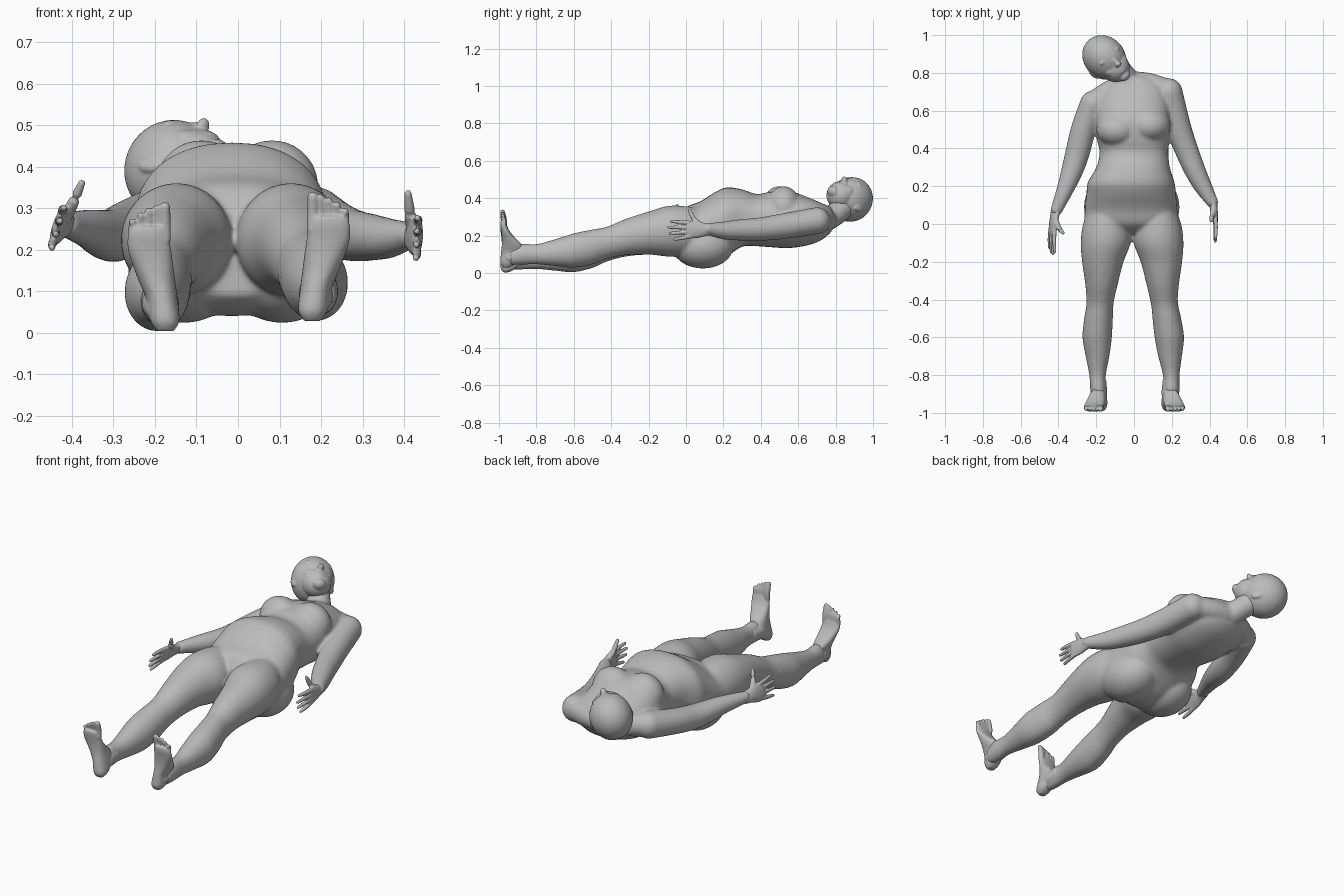
import bpy, bmesh, math
from mathutils import Vector, Matrix

if "Cube" in bpy.data.objects:
    bpy.data.objects.remove(bpy.data.objects["Cube"])

skin = bpy.data.materials.new("grey_skin")
skin.diffuse_color = (0.5, 0.5, 0.5, 1)
skin.use_nodes = True
skin.node_tree.nodes["Principled BSDF"].inputs["Base Color"].default_value = skin.diffuse_color
X, Y, Z = Vector((1, 0, 0)), Vector((0, 1, 0)), Vector((0, 0, 1))


def smooth_rows(rows, steps=5):
    """Catmull-Rom interpolation through rows of numbers."""
    out, n = [], len(rows)
    for i in range(n - 1):
        a, b, c, d = (rows[max(0, min(n - 1, i + k))] for k in (-1, 0, 1, 2))
        for s in range(steps):
            t = s / steps
            out.append([0.5 * (2 * q + (r - p) * t + (2 * p - 5 * q + 4 * r - w) * t * t
                               + (3 * q - p - 3 * r + w) * t ** 3)
                        for p, q, r, w in zip(a, b, c, d)])
    return out + [list(rows[-1])]


def loft(bm, rings, power=2.0, n=32):
    """Closed skin over rings given as (centre, half axis, half axis)."""
    loops = []
    for c, u, v in rings:
        loop = []
        for i in range(n):
            a = 2 * math.pi * i / n
            ca, sa = math.cos(a), math.sin(a)
            loop.append(bm.verts.new(c + u * math.copysign(abs(ca) ** (2 / power), ca)
                                     + v * math.copysign(abs(sa) ** (2 / power), sa)))
        loops.append(loop)
    for p, q in zip(loops, loops[1:]):
        for i in range(n):
            j = (i + 1) % n
            bm.faces.new((p[i], p[j], q[j], q[i]))
    bm.faces.new(loops[0][::-1])
    bm.faces.new(loops[-1])


def ball(bm, centre, radii, axes=(X, Y, Z)):
    m = Matrix([axes[k] * radii[k] for k in range(3)]).transposed().to_4x4()
    m.translation = Vector(centre)
    bmesh.ops.create_uvsphere(bm, u_segments=32, v_segments=20, radius=1, matrix=m)


def tube(bm, rows):
    """Round limb through (x, y, z, radius) rows with ball ends."""
    pts = smooth_rows(rows)
    rings = []
    for i, p in enumerate(pts):
        t = Vector(pts[min(i + 1, len(pts) - 1)][:3]) - Vector(pts[max(i - 1, 0)][:3])
        t.normalize()
        u = t.cross(Z if abs(t.z) < 0.8 else X).normalized()
        rings.append((Vector(p[:3]), u * p[3], t.cross(u) * p[3]))
    loft(bm, rings, n=20)
    for p in (rows[0], rows[-1]):
        ball(bm, p[:3], (p[3],) * 3)


def finish(bm, name, voxel, smoothing):
    """Fuse overlapping shapes into one smooth skin."""
    bmesh.ops.recalc_face_normals(bm, faces=bm.faces)
    me = bpy.data.meshes.new(name)
    bm.to_mesh(me)
    bm.free()
    ob = bpy.data.objects.new(name, me)
    bpy.context.collection.objects.link(ob)
    bpy.context.view_layer.objects.active = ob
    ob.select_set(True)
    r = ob.modifiers.new("fuse", 'REMESH')
    r.mode, r.voxel_size, r.use_smooth_shade = 'VOXEL', voxel, True
    s = ob.modifiers.new("soften", 'SMOOTH')
    s.factor, s.iterations = 0.5, smoothing
    for mod in ("fuse", "soften"):
        bpy.ops.object.modifier_apply(modifier=mod)
    ob.data.materials.clear()
    ob.data.materials.append(skin)
    bpy.ops.object.shade_smooth()
    ob.select_set(False)


# Torso: y, centre x, half width, bottom z, top z; shoulders lean sideways
body = bmesh.new()
torso = [(-.05, -.01, .13, .09, .29), (0, -.012, .24, .055, .352), (.08, -.015, .245, .04, .385),
         (.16, -.015, .237, .055, .435), (.22, -.015, .23, .088, .458), (.30, -.005, .195, .14, .447),
         (.38, 0, .182, .143, .422), (.45, -.005, .192, .138, .435), (.55, -.005, .2, .133, .44),
         (.65, -.01, .19, .148, .405), (.72, -.015, .16, .175, .375), (.77, -.025, .095, .215, .355)]
rings = []
for y, cx, w, zb, zt in smooth_rows(torso):
    lean = 0.17 * max(0, min(1, (y - .42) / .25))
    rings.append((Vector((cx, y, (zb + zt) / 2)), Vector((w, w * lean, 0)), Z * (zt - zb) / 2))
loft(body, rings, 2.25)
for s in (-1, 1):
    ball(body, (s * .085 - .003, .51 + s * .012, .352), (.112, .092, .112))    # breasts
    ball(body, (s * .118 - .012, .09, .145), (.135, .165, .121))               # buttocks

# Neck and shoulder slopes
tube(body, [(-.01, .70, .27, .075), (-.05, .785, .305, .062), (-.11, .85, .36, .062)])
tube(body, [(-.02, .755, .28, .055), (.08, .74, .28, .06), (.185, .70, .28, .065)])
tube(body, [(-.06, .73, .28, .055), (-.13, .70, .275, .06), (-.215, .635, .27, .064)])

# Arms
tube(body, [(.185, .70, .28, .072), (.232, .52, .25, .069), (.275, .40, .235, .063),
            (.32, .29, .23, .057), (.365, .2, .228, .048), (.415, .115, .235, .032)])
tube(body, [(-.215, .635, .27, .072), (-.268, .5, .25, .067), (-.298, .38, .235, .065),
            (-.325, .29, .238, .059), (-.358, .2, .25, .048), (-.41, .075, .26, .032)])

# Legs: y, distance from middle, half width, bottom z, top z
leg = [(.10, .13, .10, .11, .34), (0, .145, .125, .09, .357), (-.1, .15, .132, .088, .358),
       (-.2, .165, .11, .098, .328), (-.32, .172, .086, .088, .283), (-.42, .18, .072, .062, .235),
       (-.5, .188, .076, .027, .214), (-.6, .195, .078, .004, .188), (-.7, .193, .063, .012, .156),
       (-.8, .193, .044, .021, .13), (-.88, .19, .042, .018, .132), (-.94, .185, .035, .018, .11)]


def leg_shift(side, y):
    """The right-hand leg lies a little higher and splays differently."""
    if side < 0:
        return 0, 0
    return -.02 + .06 * max(0, -y - .4), .025 * max(0, min(1, (-y - .2) / .4))


for s in (-1, 1):
    rings = []
    for y, cx, w, zb, zt in smooth_rows(leg):
        dx, dz = leg_shift(s, y)
        rings.append((Vector((s * cx + dx, y, (zb + zt) / 2 + dz)), X * w, Z * (zt - zb) / 2))
    loft(body, rings)
finish(body, "body", .0075, 14)

# Feet: z, distance from middle, half width, sole y, upper y
foot = [(.004, .175, .02, -.978, -.945), (.03, .176, .035, -.992, -.905), (.085, .184, .038, -.989, -.865),
        (.125, .195, .044, -.985, -.877), (.165, .205, .049, -.985, -.915), (.2, .213, .052, -.988, -.943),
        (.235, .216, .049, -.993, -.959), (.256, .215, .042, -.992, -.966)]
for s, name in ((-1, "left_foot"), (1, "right_foot")):
    bm = bmesh.new()
    dx, dz = leg_shift(s, -.9)
    dx -= .006 * (s > 0)
    loft(bm, [(Vector((s * cx + dx, (a + b) / 2, z + dz)), X * w, Y * (b - a) / 2)
              for z, cx, w, a, b in smooth_rows(foot)], 2.3)
    cx = s * .187 + dx
    tube(bm, [(cx, -.84, .076 + dz, .041), (cx, -.9, .07 + dz, .045), (cx, -.94, .06 + dz, .036)])  # ankle
    for i in range(5):                                                         # toes
        x, r = s * (.176 + i * .0195) + dx, (.0145 if i == 0 else .0098)
        tip = .302 - .0022 * i * i + dz
        tube(bm, [(x, -.972, .225 + dz, r), (x, -.972, .26 + dz, r), (x, -.981, tip, r * .9)])
    finish(bm, name, .0042, 4)

# Hands: palms face the thighs, thumbs up; the left one is rolled inwards
for s, off, roll, name in ((-1, Vector((-.002, -.065, .025)), .3, "left_hand"),
                           (1, Vector((0, 0, 0)), .04, "right_hand")):
    bm = bmesh.new()

    def place(rows):
        return [(s * x + off.x + roll * (z - .232), y + off.y, z + off.z, r) for x, y, z, r in rows]

    palm = [(.15, .408, .026, .028), (.11, .418, .022, .033), (.06, .425, .019, .046),
            (.02, .43, .015, .046), (.005, .43, .011, .042)]
    loft(bm, [(Vector((s * x + off.x, y + off.y, .232 + off.z)), X * w, Vector((roll, 0, 1)) * h)
              for y, x, w, h in smooth_rows(palm)])
    for i in range(4):                                                         # fingers
        z, tip = .197 + .0235 * i, (-.06, -.085, -.092, -.08)[i]
        zt = .180 + .032 * i
        tube(bm, place([(.43, .03, z, .0115), (.432, (tip + .03) / 2, (z + zt) / 2, .0105),
                        (.43, tip, zt, .008)]))
    tube(bm, place([(.42, .085, .25, .016), (.412, .045, .285, .014), (.405, .018, .335, .009)]))  # thumb
    finish(bm, name, .0045, 2)

# Head: tilted to one side, face turned slightly
head = bmesh.new()
F = Vector((.31, .06, .95)).normalized()
U = Vector((-.68, .73, 0))
U = (U - F * U.dot(F)).normalized()
R = U.cross(F).normalized()
C = Vector((-.156, .88, .393))


def feature(r, u, f, radii):
    ball(head, C + R * r + U * u + F * f, radii, (R, U, F))


feature(0, .002, 0, (.109, .125, .12))           # cranium
feature(0, -.07, .036, (.077, .08, .075))        # jaw
feature(0, -.132, .068, (.034, .025, .03))       # chin
feature(0, -.037, .110, (.013, .034, .016))      # nose bridge
feature(0, -.054, .118, (.018, .014, .022))      # nose tip
feature(0, -.085, .097, (.028, .009, .016))      # upper lip
feature(0, -.100, .095, (.025, .009, .016))      # lower lip
for s in (-1, 1):
    feature(s * .036, .005, .094, (.036, .012, .018))    # brow
    feature(s * .037, -.024, .086, (.019, .011, .016))   # eyelid
    feature(s * .040, -.060, .066, (.034, .034, .032))   # cheek
    feature(s * .100, -.028, -.012, (.010, .032, .019))  # ear
    feature(s * .105, -.022, -.020, (.008, .026, .012))  # ear rim
finish(head, "head", .0045, 8)
